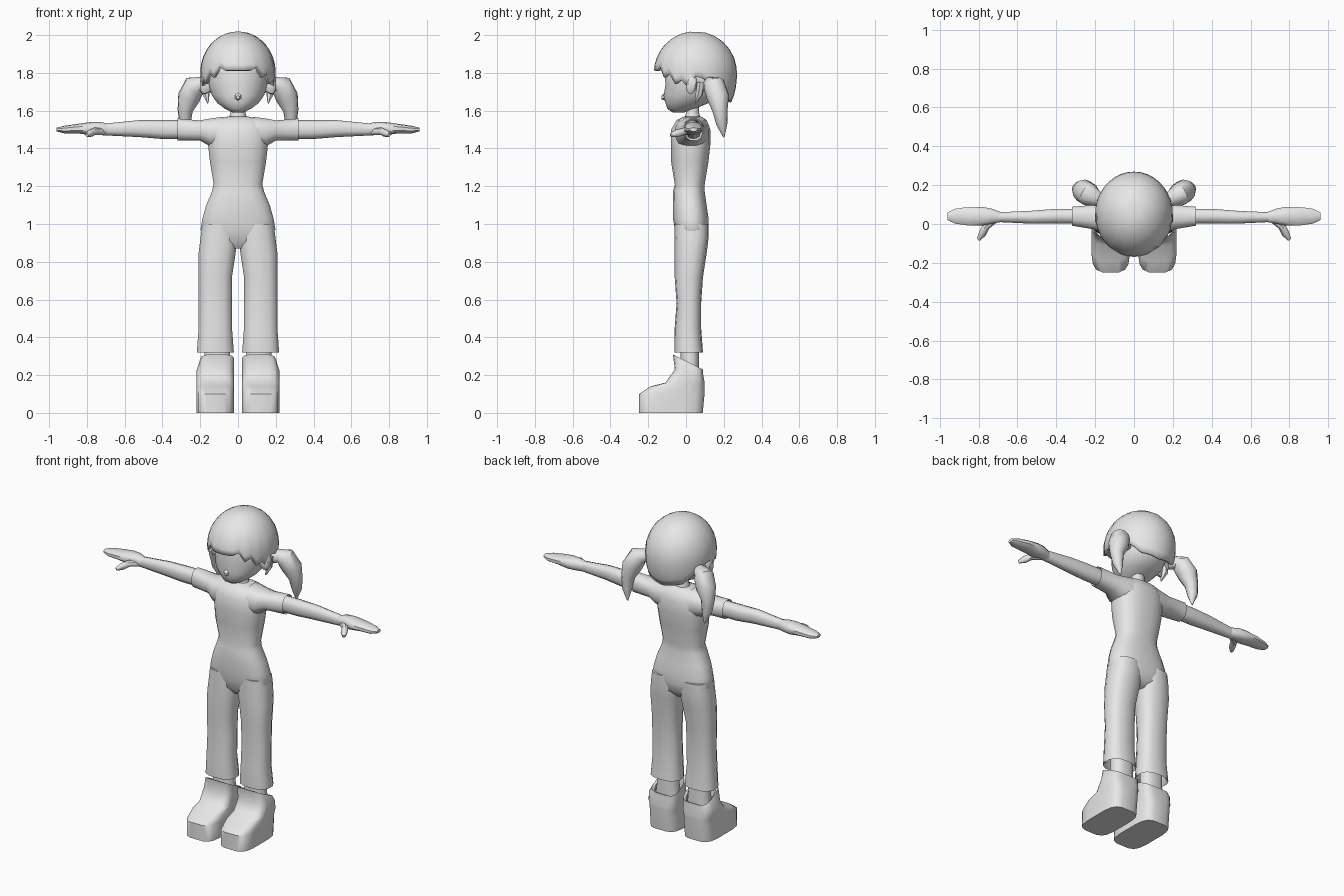
import bpy, bmesh, math
from mathutils import Vector

cube = bpy.data.objects.get("Cube")
if cube:
    bpy.data.objects.remove(cube, do_unlink=True)

grey = bpy.data.materials.new("plain grey")
grey.use_nodes = True
grey.diffuse_color = (0.8, 0.8, 0.8, 1)
grey.node_tree.nodes["Principled BSDF"].inputs["Base Color"].default_value = (0.8, 0.8, 0.8, 1)
parts = []


def skin(name, loops, mirror=False, cap_start=True, cap_end=True):
    """Join loops of points into one surface."""
    bm = bmesh.new()
    rows = [[bm.verts.new(p) for p in loop] for loop in loops]
    n = len(rows[0])
    for a, b in zip(rows, rows[1:]):
        for i in range(n):
            j = (i + 1) % n
            bm.faces.new((a[i], a[j], b[j], b[i]))
    if cap_start:
        bm.faces.new(rows[0])
    if cap_end:
        bm.faces.new(rows[-1])
    bmesh.ops.recalc_face_normals(bm, faces=bm.faces)
    mesh = bpy.data.meshes.new(name)
    bm.to_mesh(mesh)
    bm.free()
    mesh.materials.append(grey)
    ob = bpy.data.objects.new(name, mesh)
    bpy.context.collection.objects.link(ob)
    if mirror:
        ob.modifiers.new("Mirror", 'MIRROR')
    parts.append(ob)
    return ob


def loop(c, u, v, n, e=2.0):
    """Superellipse loop around c with half axes u and v."""
    pts = []
    for i in range(n):
        a = 2 * math.pi * (i + 0.5) / n
        s, t = math.cos(a), math.sin(a)
        s = math.copysign(abs(s) ** (2 / e), s)
        t = math.copysign(abs(t) ** (2 / e), t)
        pts.append(Vector(c) + Vector(u) * s + Vector(v) * t)
    return pts


def stack(name, rings, n=16, e=2.5, **kw):
    """Rings (z, x centre, half x, y min, y max, optional rise to the back)."""
    loops = []
    for z, cx, hx, y0, y1, *rise in rings:
        r = rise[0] if rise else 0
        loops.append(loop((cx, (y0 + y1) / 2, z), (hx, 0, 0), (0, (y1 - y0) / 2, r), n, e))
    return skin(name, loops, **kw)


def limb(name, rings, n=10, e=2.4, **kw):
    """Rings along x: (x, y min, y max, z min, z max)."""
    loops = [loop((x, (y0 + y1) / 2, (z0 + z1) / 2), (0, (y1 - y0) / 2, 0),
                  (0, 0, (z1 - z0) / 2), n, e) for x, y0, y1, z0, z1 in rings]
    return skin(name, loops, mirror=True, **kw)


def tube(name, pts, n=10):
    """Round tapering tube through (x, y, z, radius)."""
    loops = []
    for i, (x, y, z, r) in enumerate(pts):
        t = Vector(pts[min(i + 1, len(pts) - 1)][:3]) - Vector(pts[max(i - 1, 0)][:3])
        u = t.cross(Vector((0.3, -1, 0.1))).normalized()
        v = t.normalized().cross(u)
        loops.append(loop((x, y, z), u * r, v * r, n))
    return skin(name, loops, mirror=True)


# Shirt body and pelvis
stack("torso", [
    (0.87, 0, 0.05, -0.02, 0.07), (0.91, 0, 0.16, -0.05, 0.11),
    (0.97, 0, 0.2, -0.06, 0.12), (1.03, 0, 0.19, -0.07, 0.12),
    (1.1, 0, 0.17, -0.07, 0.11), (1.17, 0, 0.14, -0.07, 0.1),
    (1.21, 0, 0.13, -0.06, 0.1), (1.33, 0, 0.15, -0.08, 0.12),
    (1.42, 0, 0.16, -0.08, 0.13), (1.5, 0, 0.16, -0.08, 0.13),
    (1.55, 0, 0.13, -0.05, 0.11), (1.57, 0, 0.05, -0.01, 0.08)], n=20)

# Short sleeves with hollow openings
limb("sleeve", [
    (0.08, -0.06, 0.12, 1.4, 1.57), (0.15, -0.06, 0.11, 1.41, 1.56),
    (0.2, -0.03, 0.1, 1.44, 1.55), (0.32, -0.01, 0.09, 1.44, 1.56),
    (0.31, 0, 0.08, 1.45, 1.55), (0.28, 0, 0.08, 1.45, 1.55)], n=12)

# Arms and hands
limb("arm", [
    (0.26, 0, 0.08, 1.45, 1.55), (0.4, 0, 0.08, 1.45, 1.55),
    (0.52, 0, 0.07, 1.46, 1.55), (0.72, 0.01, 0.06, 1.47, 1.53)])
limb("hand", [
    (0.68, 0.01, 0.06, 1.47, 1.53), (0.73, 0, 0.08, 1.47, 1.54),
    (0.78, -0.01, 0.09, 1.47, 1.54), (0.85, -0.01, 0.09, 1.48, 1.53),
    (0.92, 0, 0.08, 1.48, 1.52), (0.96, 0.02, 0.06, 1.49, 1.51)])
tube("thumb", [(0.71, 0.03, 1.49, 0.02), (0.76, -0.01, 1.49, 0.02),
               (0.78, -0.05, 1.48, 0.02), (0.8, -0.08, 1.47, 0.01)], n=8)

# Flared trouser legs
stack("trouser_leg", [
    (1.0, 0.1, 0.09, -0.06, 0.12), (0.93, 0.1, 0.1, -0.06, 0.12),
    (0.85, 0.11, 0.1, -0.06, 0.11), (0.72, 0.12, 0.09, -0.06, 0.09),
    (0.58, 0.12, 0.09, -0.05, 0.08), (0.45, 0.12, 0.09, -0.06, 0.08),
    (0.32, 0.12, 0.1, -0.06, 0.09), (0.33, 0.12, 0.09, -0.05, 0.08),
    (0.4, 0.12, 0.08, -0.04, 0.07)], n=14, mirror=True)

# Socks
stack("sock", [(0.2, 0.11, 0.08, -0.03, 0.07), (0.27, 0.11, 0.07, -0.03, 0.07),
               (0.4, 0.11, 0.07, -0.03, 0.07)], n=12, mirror=True)

# Chunky shoes with raised tongue and open top
stack("shoe", [
    (0.0, 0.12, 0.1, -0.25, 0.09), (0.1, 0.12, 0.1, -0.25, 0.1),
    (0.14, 0.12, 0.1, -0.19, 0.1), (0.16, 0.12, 0.1, -0.11, 0.1),
    (0.22, 0.12, 0.1, -0.06, 0.09, -0.01), (0.27, 0.11, 0.09, -0.07, 0.09, -0.04),
    (0.26, 0.11, 0.08, -0.05, 0.07, -0.04), (0.2, 0.11, 0.08, -0.04, 0.07)],
    n=16, e=4, mirror=True)

# Neck and face
stack("neck", [(1.5, 0, 0.07, -0.02, 0.09), (1.56, 0, 0.05, -0.01, 0.08),
               (1.59, 0, 0.04, 0, 0.07), (1.66, 0, 0.04, 0, 0.07)], n=12, e=2)
stack("head", [
    (1.59, 0, 0.03, -0.07, -0.01), (1.61, 0, 0.07, -0.1, 0.05),
    (1.64, 0, 0.11, -0.11, 0.12), (1.68, 0, 0.14, -0.12, 0.18),
    (1.74, 0, 0.16, -0.11, 0.2), (1.82, 0, 0.16, -0.12, 0.21),
    (1.9, 0, 0.12, -0.08, 0.18)], n=20, e=2.1)
skin("nose", [loop((0, -0.1, 1.68), (0.03, 0, 0), (0, 0, 0.03), 6),
              loop((0, -0.13, 1.67), (0.01, 0, 0), (0, 0, 0.01), 6)])

# Ears
skin("ear", [loop((x, 0.03, 1.74), (0, r, r * 0.4), (0, 0, r * 1.7), 10)
             for x, r in ((0.14, 0.02), (0.17, 0.03), (0.19, 0.03), (0.2, 0.02))], mirror=True)

# Hair cap: dome whose hem varies with the angle away from the front
HEM = [(0, 1.81), (30, 1.81), (55, 1.77), (78, 1.73), (92, 1.79), (115, 1.74),
       (140, 1.67), (180, 1.65)]


def hem(deg):
    for (a, za), (b, zb) in zip(HEM, HEM[1:]):
        if deg <= b:
            return za + (zb - za) * (deg - a) / (b - a)
    return HEM[-1][1]


N, ROWS = 36, 10
hair = []
for row in range(1, ROWS + 1):
    pts = []
    for i in range(N):
        deg = 360 * i / N
        away = min(deg, 360 - deg)
        z = hem(away)
        if 25 < away < 90:
            z += 0.02 if i % 2 else -0.02
        phi = math.acos((z - 1.8) / 0.2) * row / ROWS
        r = math.sin(phi) if phi < math.pi / 2 else math.sin(phi) ** 0.4
        a = math.radians(deg)
        pts.append((0.18 * r * math.sin(a), 0.05 - 0.2 * r * math.cos(a),
                    1.8 + 0.2 * math.cos(phi)))
    hair.append(pts)
cap = skin("hair_cap", hair, cap_end=False)
thick = cap.modifiers.new("Thickness", 'SOLIDIFY')
thick.thickness = 0.02
thick.offset = -1

# Bunches and loose strands behind the ears
tube("bunch", [
    (0.15, 0.11, 1.72, 0.03), (0.19, 0.13, 1.74, 0.04), (0.23, 0.15, 1.73, 0.06),
    (0.26, 0.17, 1.67, 0.06), (0.28, 0.18, 1.6, 0.04), (0.28, 0.19, 1.53, 0.03),
    (0.27, 0.2, 1.46, 0.004)], n=12)
tube("strand", [(0.17, 0.08, 1.75, 0.02), (0.17, 0.07, 1.69, 0.02),
                (0.16, 0.05, 1.64, 0.004)], n=6)

# Smooth shading that keeps the hems and soles sharp
bpy.ops.object.select_all(action='DESELECT')
for ob in parts:
    ob.select_set(True)
bpy.context.view_layer.objects.active = parts[0]
bpy.ops.object.shade_smooth_by_angle(angle=math.radians(45))
